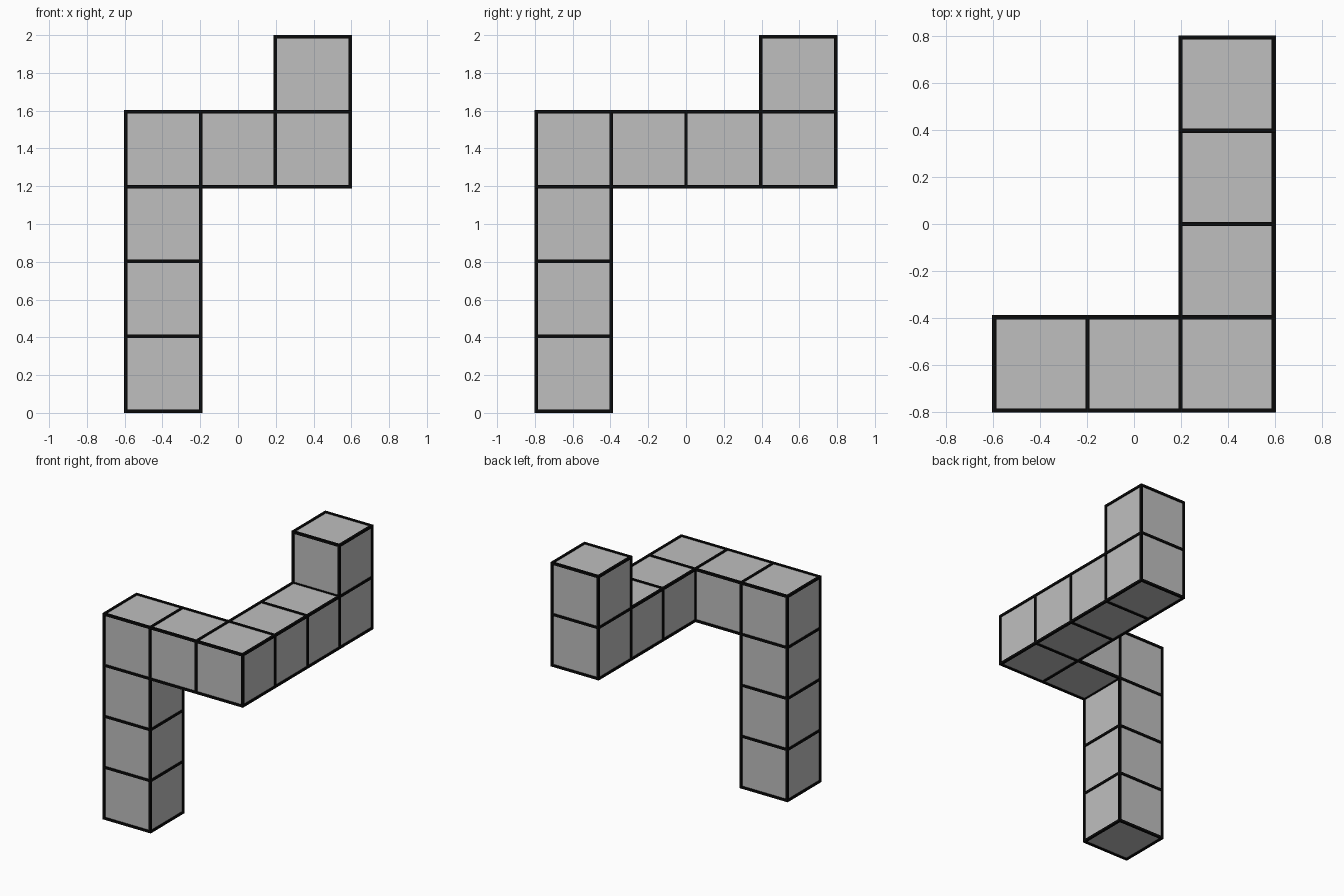
import bpy
import bmesh
from itertools import product
from mathutils import Vector, Matrix

if "Cube" in bpy.data.objects:
    bpy.data.objects.remove(bpy.data.objects["Cube"], do_unlink=True)

BAR = 0.018                # thickness of the dark edging
PITCH = (2 - BAR) / 5      # spacing of the blocks
ORIGIN = Vector((-1.5 * PITCH, -2 * PITCH, BAR / 2))


def material(name, color, roughness):
    mat = bpy.data.materials.new(name)
    mat.use_nodes = True
    mat.diffuse_color = color
    shader = mat.node_tree.nodes["Principled BSDF"]
    shader.inputs["Base Color"].default_value = color
    shader.inputs["Roughness"].default_value = roughness
    return mat


def add_box(bm, center, size):
    matrix = Matrix.Translation(center) @ Matrix.Diagonal((*size, 1))
    bmesh.ops.create_cube(bm, size=1, matrix=matrix)


def finish(bm, name, mat):
    mesh = bpy.data.meshes.new(name)
    bm.to_mesh(mesh)
    bm.free()
    mesh.materials.append(mat)
    obj = bpy.data.objects.new(name, mesh)
    bpy.context.collection.objects.link(obj)


grey = material("block grey", (0.52, 0.52, 0.52, 1), 0.8)
black = material("edge black", (0.003, 0.003, 0.003, 1), 0.9)

# Grid cells of each straight run
runs = {
    "leg": [(0, 0, k) for k in range(3)],
    "front_arm": [(i, 0, 3) for i in range(3)],
    "side_arm": [(2, j, 3) for j in range(1, 4)],
    "raised_end": [(2, 3, 4)],
}

# Blocks, collecting each cell edge only once
edges = set()
for name, cells in runs.items():
    bm = bmesh.new()
    for cell in cells:
        center = ORIGIN + (Vector(cell) + Vector((0.5, 0.5, 0.5))) * PITCH
        add_box(bm, center, (PITCH, PITCH, PITCH))
        for axis, a, b in product(range(3), range(2), range(2)):
            corner = list(cell)
            corner[(axis + 1) % 3] += a
            corner[(axis + 2) % 3] += b
            edges.add((axis, *corner))
    finish(bm, name + "_blocks", grey)

# Dark bars along the block edges
bm = bmesh.new()
for axis, *corner in sorted(edges):
    middle = Vector(corner)
    middle[axis] += 0.5
    size = [BAR, BAR, BAR]
    size[axis] += PITCH
    add_box(bm, ORIGIN + middle * PITCH, size)
finish(bm, "edge_bars", black)
